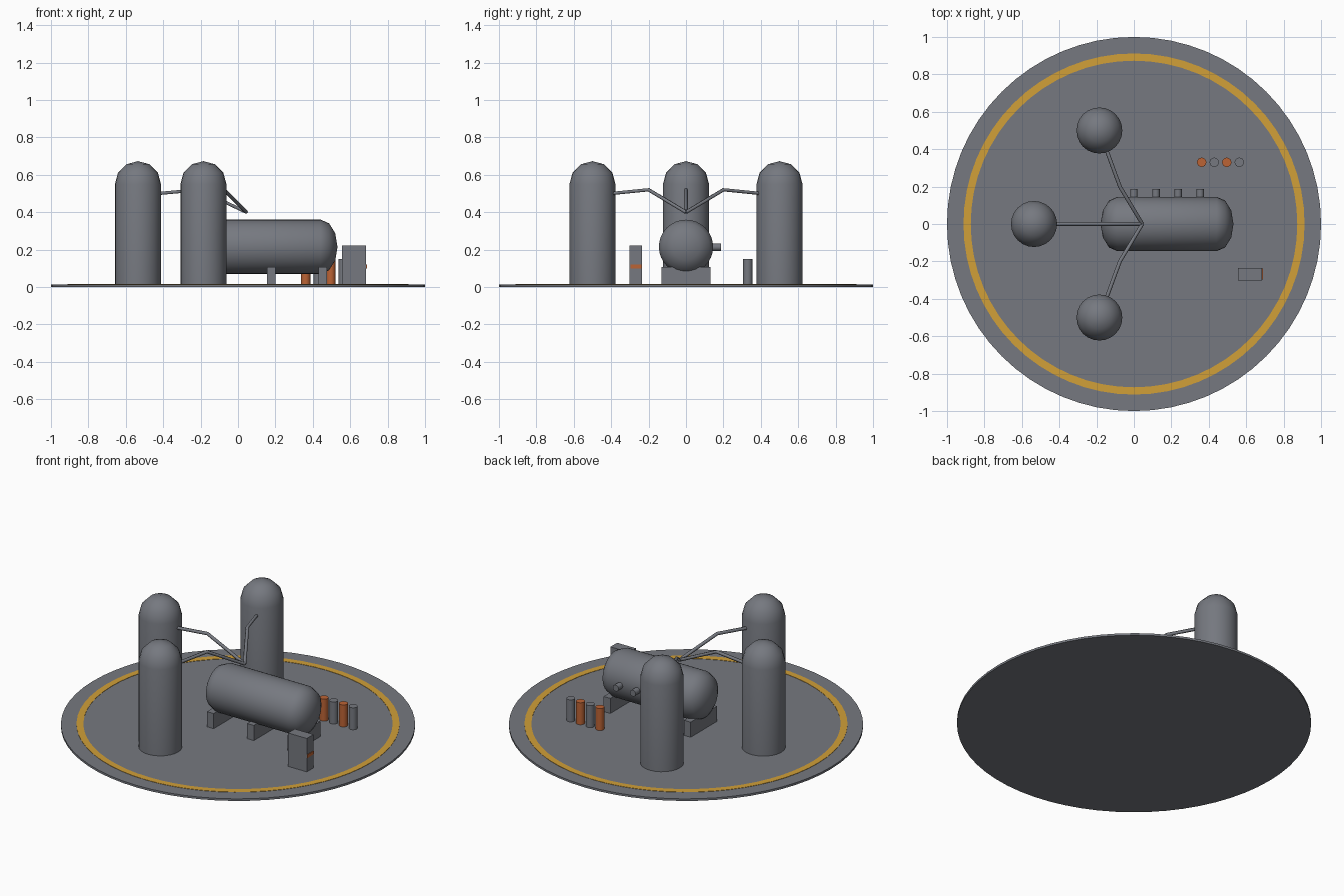
import bpy, bmesh, math
from mathutils import Vector, Matrix

if "Cube" in bpy.data.objects:
    bpy.data.objects.remove(bpy.data.objects["Cube"])


def material(name, rgb):
    m = bpy.data.materials.new(name)
    m.use_nodes = True
    m.diffuse_color = (*rgb, 1)
    bsdf = next(n for n in m.node_tree.nodes if n.type == "BSDF_PRINCIPLED")
    bsdf.inputs["Base Color"].default_value = (*rgb, 1)
    return m


GREY = material("steel grey", (0.18, 0.19, 0.215))
YELLOW = material("marking yellow", (0.64, 0.35, 0.04))
ORANGE = material("bottle orange", (0.5, 0.125, 0.035))


def finish(name, bm, mat, smooth=True):
    bmesh.ops.recalc_face_normals(bm, faces=bm.faces)
    mesh = bpy.data.meshes.new(name)
    bm.to_mesh(mesh)
    bm.free()
    mesh.materials.append(mat)
    ob = bpy.data.objects.new(name, mesh)
    bpy.context.collection.objects.link(ob)
    if smooth:
        bpy.ops.object.select_all(action="DESELECT")
        ob.select_set(True)
        bpy.context.view_layer.objects.active = ob
        bpy.ops.object.shade_smooth_by_angle(angle=math.radians(40))
    return ob


def box(name, low, high, mat):
    low, high = Vector(low), Vector(high)
    bm = bmesh.new()
    bmesh.ops.create_cube(bm, size=1)
    bmesh.ops.scale(bm, vec=high - low, verts=bm.verts)
    bmesh.ops.translate(bm, vec=(low + high) / 2, verts=bm.verts)
    return finish(name, bm, mat, False)


def lathe(name, profile, mat, sides, place=(0, 0, 0), turn=None):
    """Spin a (radius, height) profile about z, then turn and place it."""
    bm = bmesh.new()
    verts = [bm.verts.new((r, 0, z)) for r, z in profile]
    edges = [bm.edges.new(pair) for pair in zip(verts, verts[1:])]
    bmesh.ops.spin(bm, geom=verts + edges, axis=(0, 0, 1), cent=(0, 0, 0),
                   angle=math.tau, steps=sides, use_merge=True)
    bmesh.ops.remove_doubles(bm, verts=bm.verts, dist=1e-5)
    bm.transform(Matrix.Translation(place) @ (turn or Matrix()))
    return finish(name, bm, mat)


def cylinder(name, r, z0, z1, mat, sides, place=(0, 0, 0), turn=None):
    return lathe(name, [(0, z0), (r, z0), (r, z1), (0, z1)], mat, sides, place, turn)


def dome(r, z, height):
    return [(r * math.cos(a), z + height * math.sin(a))
            for a in (math.radians(d) for d in (0, 30, 60))] + [(0, z + height)]


# round pad with painted ring
PAD = 0.013
cylinder("landing_pad", 1, 0, PAD, GREY, 64)
lathe("pad_ring", [(0.873, PAD - 0.002), (0.873, PAD + 0.002), (0.912, PAD + 0.002),
                   (0.912, PAD - 0.002)], YELLOW, 64)

# three upright tanks, each with a bent pipe to the common junction
junction = Vector((0.045, 0, 0.4))
layout = (("left", (-0.535, 0), (-0.21, 0)),
          ("back", (-0.185, 0.5), (-0.075, 0.2)),
          ("front", (-0.185, -0.5), (-0.075, -0.2)))
for name, spot, bend in layout:
    lathe(name + "_tank", [(0, PAD), (0.123, PAD)] + dome(0.123, 0.55, 0.123),
          GREY, 24, (*spot, 0))
    path = [Vector((*spot, 0.49)), Vector((*bend, 0.52)), junction]
    curve = bpy.data.curves.new(name + "_pipe", "CURVE")
    curve.dimensions = "3D"
    curve.bevel_depth = 0.01
    curve.bevel_resolution = 1
    curve.use_fill_caps = True
    line = curve.splines.new("POLY")
    line.points.add(len(path) - 1)
    for point, co in zip(line.points, path):
        point.co = (*co, 1)
    curve.materials.append(GREY)
    bpy.context.collection.objects.link(bpy.data.objects.new(name + "_pipe", curve))

# lying tank on three saddles, with valves along its back
half = dome(0.145, 0.265, 0.09)
lathe("lying_tank", [(r, -z) for r, z in reversed(half)] + half, GREY, 32,
      (0.177, 0, 0.215), Matrix.Rotation(math.pi / 2, 4, "Y"))
for i in range(3):
    x = -0.1 + 0.277 * i
    box(f"saddle_{i + 1}", (x - 0.023, -0.13, PAD), (x + 0.023, 0.13, 0.107), GREY)
for i in range(4):
    cylinder(f"valve_{i + 1}", 0.02, 0.12, 0.187, GREY, 12, (0.118 * i, 0, 0.213),
             Matrix.Rotation(-math.pi / 2, 4, "X"))

# row of gas bottles
for i in range(4):
    cylinder(f"bottle_{i + 1}", 0.025, PAD, 0.15, GREY if i % 2 else ORANGE, 16,
             (0.362 + 0.067 * i, 0.33, 0))

# control cabinet with a stripe on its side
box("control_cabinet", (0.556, -0.301, PAD), (0.685, -0.235, 0.221), GREY)
box("cabinet_stripe", (0.683, -0.298, 0.1), (0.689, -0.238, 0.12), ORANGE)
